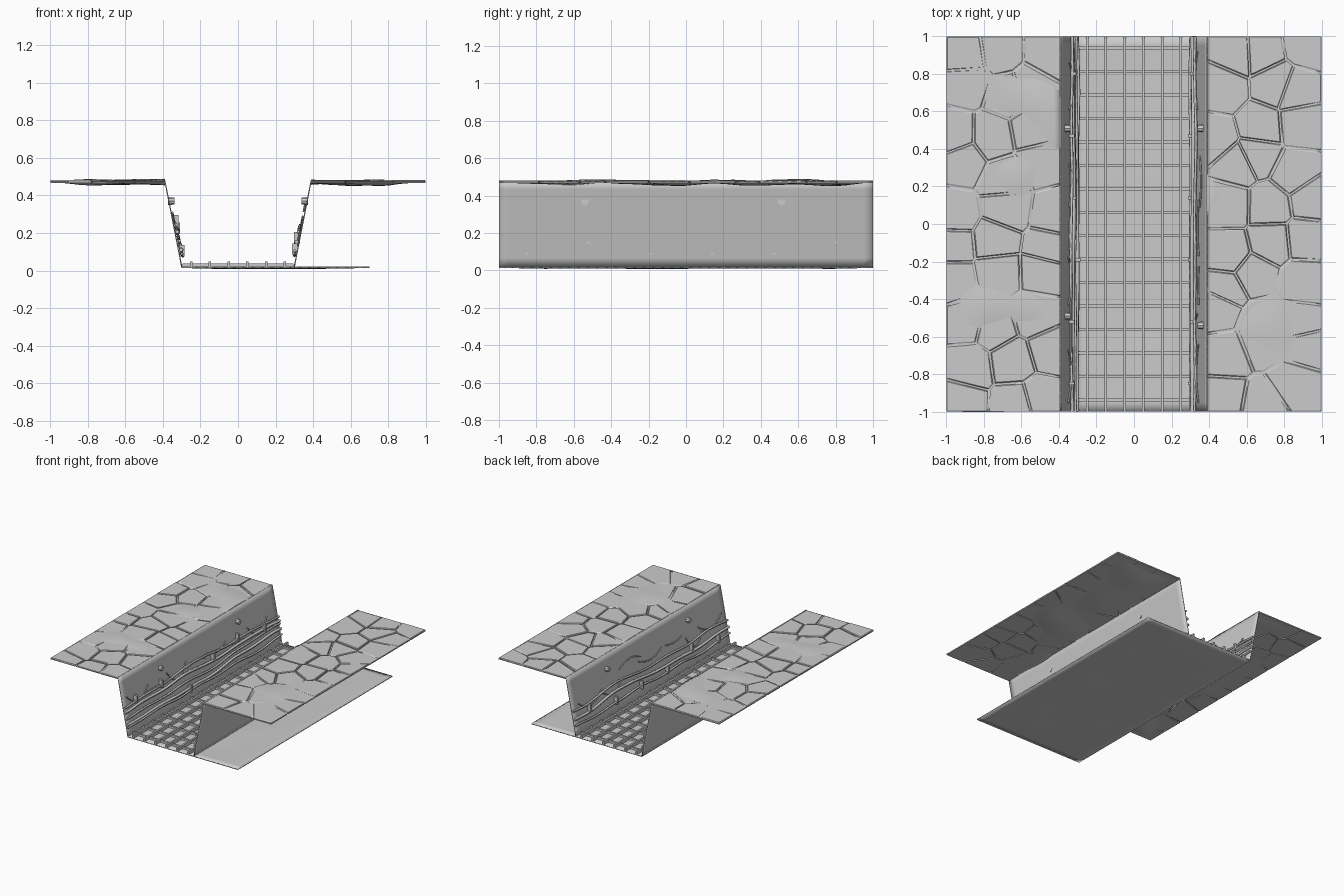
import bpy, bmesh, math, random
from mathutils import Vector, noise

if "Cube" in bpy.data.objects:
    bpy.data.objects.remove(bpy.data.objects["Cube"])

random.seed(7)


def make(name, bm):
    bmesh.ops.recalc_face_normals(bm, faces=bm.faces)
    me = bpy.data.meshes.new(name)
    bm.to_mesh(me)
    bm.free()
    ob = bpy.data.objects.new(name, me)
    bpy.context.collection.objects.link(ob)
    return ob


def sheet(name, a, b, nx, offset, thick=0.004):
    """Thin panel between two (x, z) points, running the whole length in y."""
    bm = bmesh.new()
    bmesh.ops.create_grid(bm, x_segments=nx, y_segments=40, size=1)
    for v in bm.verts:
        t, y = (v.co.x + 1) / 2, v.co.y
        x, z = a[0] + (b[0] - a[0]) * t, a[1] + (b[1] - a[1]) * t
        v.co = Vector((x, y, z + offset(x, y, t)))
    ob = make(name, bm)
    mod = ob.modifiers.new("thickness", 'SOLIDIFY')
    mod.thickness, mod.offset = thick, 0
    for p in ob.data.polygons:
        p.use_smooth = True
    return ob


def box(bm, centre, size):
    vs = bmesh.ops.create_cube(bm, size=1)["verts"]
    for v in vs:
        v.co = Vector([c + p * s for c, p, s in zip(centre, v.co, size)])


def clip(poly, mid, normal):
    """Keep the part of a polygon behind a line."""
    out = []
    for p, q in zip(poly, poly[1:] + poly[:1]):
        dp, dq = (p - mid).dot(normal), (q - mid).dot(normal)
        if dp <= 0:
            out.append(p)
        if dp * dq < 0:
            out.append(p.lerp(q, dp / (dp - dq)))
    return out


def paving(name, x0, x1):
    """Irregular cracked slabs with narrow gaps."""
    bm = bmesh.new()
    seeds = [Vector((x0 + (i + random.uniform(.15, .85)) * (x1 - x0) / 3,
                     -1 + (j + random.uniform(.15, .85)) * 0.2))
             for i in range(3) for j in range(10)]
    for s in seeds:
        poly = [Vector(p) for p in ((x0, -1), (x1, -1), (x1, 1), (x0, 1))]
        for o in seeds:
            if o is not s:
                n = (o - s).normalized()
                poly = clip(poly, (s + o) / 2 - n * 0.005, n)
        if len(poly) < 3:
            continue
        top = 0.479 + random.uniform(-0.002, 0.003)
        low = [bm.verts.new((p.x, p.y, 0.467)) for p in poly]
        mid = [bm.verts.new((p.x, p.y, top - 0.004)) for p in poly]
        high = [bm.verts.new((*p.lerp(s, 0.05), top)) for p in poly]
        bm.faces.new(low)
        bm.faces.new(high)
        for r, t in ((low, mid), (mid, high)):
            for k in range(len(poly)):
                m = (k + 1) % len(poly)
                bm.faces.new((r[k], r[m], t[m], t[k]))
    make(name, bm)


def wall_point(side, z, out):
    """Point on a trench wall, moved towards the channel by out."""
    return side * (0.30 + 0.09 * (z - 0.02) / 0.46 - out)


def cable(cu, points, radius):
    sp = cu.splines.new('POLY')
    sp.points.add(len(points) - 1)
    for p, co in zip(sp.points, points):
        p.co, p.radius = (*co, 1), radius


def soil(x, y, t):
    fade = min(1, (1 - abs(x)) / 0.2, (1 - abs(y)) / 0.12)
    return (0.026 * noise.noise((x * 3.2, y * 3.2, 1.7)) - 0.006) * max(0, fade)


def floor_wave(x, y, t):
    fade = min(1, t * 5, (1 - t) * 4) * min(1, (1 - abs(y)) * 4)
    return -0.006 * fade * (0.6 + noise.noise((x * 3, y * 3, 5)))


# Floor panel, reaching out under the right bank
sheet("channel_floor", (-0.30, 0.018), (0.70, 0.018), 20, floor_wave, 0.008)

# Floor grating
grate = bmesh.new()
for i in range(6):
    box(grate, (-0.25 + i * 0.1, 0, 0.033), (0.014, 2, 0.028))
for j in range(16):
    box(grate, (0, -0.9375 + j * 0.125, 0.029), (0.59, 0.016, 0.016))
make("floor_grating", grate)

for side, label in ((-1, "left"), (1, "right")):
    # Bank: uneven ground with cracked paving showing through
    x0, x1 = sorted((side * 0.39, side))
    sheet(label + "_bank_ground", (x0, 0.475), (x1, 0.475), 16, soil)
    paving(label + "_bank_paving", x0, x1)

    # Sloping wall
    sheet(label + "_wall", (side * 0.30, 0.02), (side * 0.39, 0.48), 10,
          lambda x, y, t: 0, 0.006)

    # Wavy cables running along the wall
    cu = bpy.data.curves.new(label + "_wall_cables", 'CURVE')
    cu.dimensions = '3D'
    cu.bevel_depth, cu.bevel_resolution, cu.use_fill_caps = 0.01, 1, True
    heights = (0.09, 0.125, 0.17, 0.21, 0.25) if side < 0 else (0.10, 0.16, 0.22)
    for k, z0 in enumerate(heights):
        pts = []
        for i in range(41):
            y = -1 + i * 0.05
            z = z0 + 0.04 * noise.noise((k * 0.35, y * 2.3, side * 4))
            out = 0.014 + 0.008 * noise.noise((k * 3.1, y * 2, 9))
            pts.append((wall_point(side, z, out), y, z))
        cable(cu, pts, 0.8 + 0.25 * (k % 2))
    # Drooping thin wires
    for k in range(7):
        ya, yb = -0.95 + k * 0.26, -0.95 + k * 0.26 + random.uniform(.2, .35)
        za, drop = random.uniform(.24, .32), random.uniform(-.06, .1)
        pts = []
        for i in range(9):
            t = i / 8
            z = za - drop * 4 * t * (1 - t)
            pts.append((wall_point(side, z, 0.008), ya + (yb - ya) * t, z))
        cable(cu, pts, 0.5)
    ob = bpy.data.objects.new(label + "_wall_cables", cu)
    bpy.context.collection.objects.link(ob)

    # Cable clamps
    clamps = bmesh.new()
    for k in range(6):
        z = random.choice(heights) + 0.015
        box(clamps, (wall_point(side, z, 0.016), -0.85 + k * 0.33, z),
            (0.03, 0.018, 0.06))
    make(label + "_cable_clamps", clamps)

    # Small wall lamps
    lamps = bmesh.new()
    for y in ((-0.49, 0.51) if side < 0 else (-0.54, 0.51)):
        vs = bmesh.ops.create_cone(lamps, cap_ends=True, segments=8, radius1=0.022,
                                   radius2=0.018, depth=0.034)["verts"]
        for v in vs:
            x, yy, z = v.co
            v.co = Vector((wall_point(side, 0.37, 0.012) - side * z, y + yy, 0.37 + x))
    make(label + "_wall_lamps", lamps)
